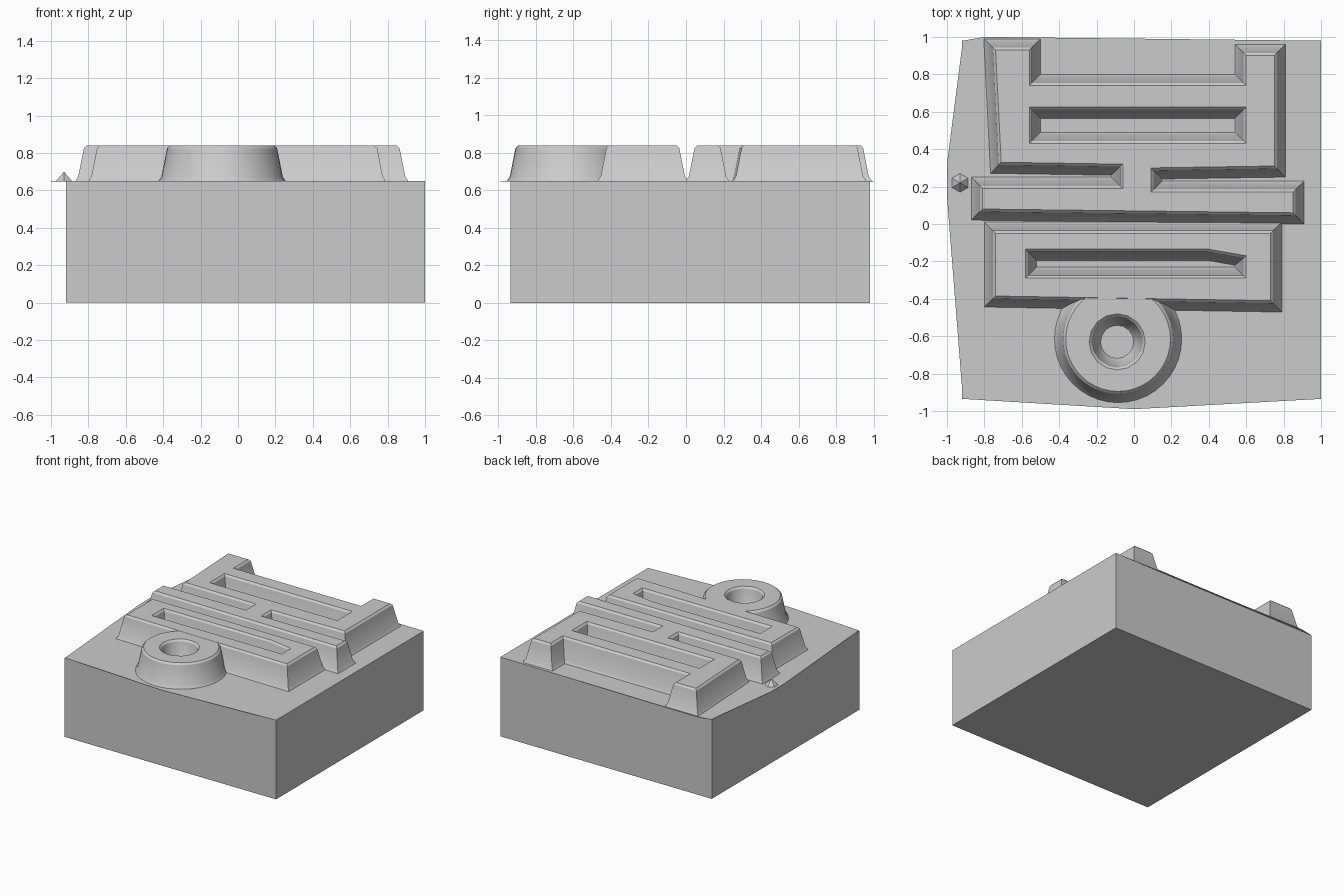
import bpy, bmesh, math
from mathutils import Vector

cube = bpy.data.objects.get("Cube")
if cube:
    bpy.data.objects.remove(cube, do_unlink=True)

grey = bpy.data.materials.new("stone grey")
grey.use_nodes = True
grey.diffuse_color = (0.6, 0.6, 0.6, 1)
grey.node_tree.nodes["Principled BSDF"].inputs["Base Color"].default_value = (0.6, 0.6, 0.6, 1)

DECK, TOP = 0.65, 0.84
# Wall profile from the top edge outward and down: (outset, height below top)
PROFILE = [(0, 0), (0.014, 0.014), (0.044, 0.165), (0.06, TOP - DECK)]


def finish(name, bm, smooth=False):
    bmesh.ops.recalc_face_normals(bm, faces=bm.faces)
    mesh = bpy.data.meshes.new(name)
    bm.to_mesh(mesh)
    bm.free()
    mesh.materials.append(grey)
    obj = bpy.data.objects.new(name, mesh)
    bpy.context.collection.objects.link(obj)
    if smooth:
        bpy.ops.object.select_all(action='DESELECT')
        obj.select_set(True)
        bpy.context.view_layer.objects.active = obj
        bpy.ops.object.shade_smooth_by_angle(angle=math.radians(25))
    return obj


def outset(points, d):
    """Move a counter-clockwise outline outward with mitred corners."""
    result = []
    for i, p in enumerate(points):
        a = (p - points[i - 1]).normalized()
        b = (points[(i + 1) % len(points)] - p).normalized()
        na, nb = Vector((a.y, -a.x)), Vector((b.y, -b.x))
        result.append(p + (na + nb) * d / (1 + na.dot(nb)))
    return result


def rect(x0, x1, y0, y1):
    return [(x0, y0), (x1, y0), (x1, y1), (x0, y1)]


def circle(x, y, r, n):
    return [(x + r * math.cos(math.tau * i / n), y + r * math.sin(math.tau * i / n))
            for i in range(n)]


def relief(name, outline, holes, top=TOP):
    """Raised island with sloping walls around its outline and its holes."""
    bm = bmesh.new()
    rim = []
    for loop, sign in [(outline, 1)] + [(h, -1) for h in holes]:
        pts = [Vector(p) for p in loop]
        rings = [[bm.verts.new((q.x, q.y, max(top - drop, DECK)))
                  for q in outset(pts, sign * d)] for d, drop in PROFILE]
        n = len(pts)
        for upper, lower in zip(rings, rings[1:]):
            for i in range(n):
                j = (i + 1) % n
                bm.faces.new((upper[i], lower[i], lower[j], upper[j]))
        rim += [bm.edges.get((rings[0][i], rings[0][(i + 1) % n])) for i in range(n)]
    bmesh.ops.triangle_fill(bm, edges=rim, use_beauty=True)
    return finish(name, bm, True)


def prism(name, points, z0, z1):
    bm = bmesh.new()
    face = bm.faces.new([bm.verts.new((x, y, z0)) for x, y in points])
    ext = bmesh.ops.extrude_face_region(bm, geom=[face])["geom"]
    bmesh.ops.translate(bm, vec=(0, 0, z1 - z0),
                        verts=[v for v in ext if isinstance(v, bmesh.types.BMVert)])
    if not face.is_valid or len(bm.faces) < len(points) + 2:
        bm.faces.new([v for v in bm.verts if v.co.z == z0])
    return finish(name, bm)


# Square block and the thin top sheet that overhangs it
prism("block", rect(-0.92, 1, -0.935, 0.98), 0, DECK - 0.003)
prism("top_sheet", [(-0.915, -0.935), (0, -0.99), (1, -0.935), (1, 0.98), (-0.8, 1),
                    (-0.915, 0.98), (-1, 0.32), (-1, 0.15)], DECK - 0.003, DECK)

# Upper island: two prongs, crossbars and the long middle bar
relief("upper_relief",
       [(-0.81, 0.08), (0.85, 0.06), (0.85, 0.17), (0.09, 0.17), (0.09, 0.30),
        (0.75, 0.31), (0.75, 0.90), (0.60, 0.90), (0.60, 0.74), (-0.56, 0.74),
        (-0.56, 0.93), (-0.74, 0.93), (-0.71, 0.33), (-0.06, 0.32), (-0.06, 0.19),
        (-0.81, 0.19)],
       [rect(-0.56, 0.60, 0.43, 0.625)])

# Lower island with its slot, and the ring that joins its front
relief("lower_relief",
       [(-0.74, -0.385), (0.73, -0.41), (0.73, -0.05), (-0.74, -0.05)],
       [[(-0.58, -0.29), (0.60, -0.29), (0.60, -0.17), (0.40, -0.135), (-0.58, -0.135)]])
relief("ring_relief", circle(-0.085, -0.615, 0.28, 40),
       [circle(-0.09, -0.63, 0.15, 16)], TOP - 0.001)

# Small chip at the edge
bm = bmesh.new()
bmesh.ops.create_cone(bm, cap_ends=True, segments=6, radius1=0.05, radius2=0, depth=0.05)
bmesh.ops.translate(bm, vec=(-0.93, 0.22, DECK + 0.025), verts=bm.verts)
finish("chip", bm)
